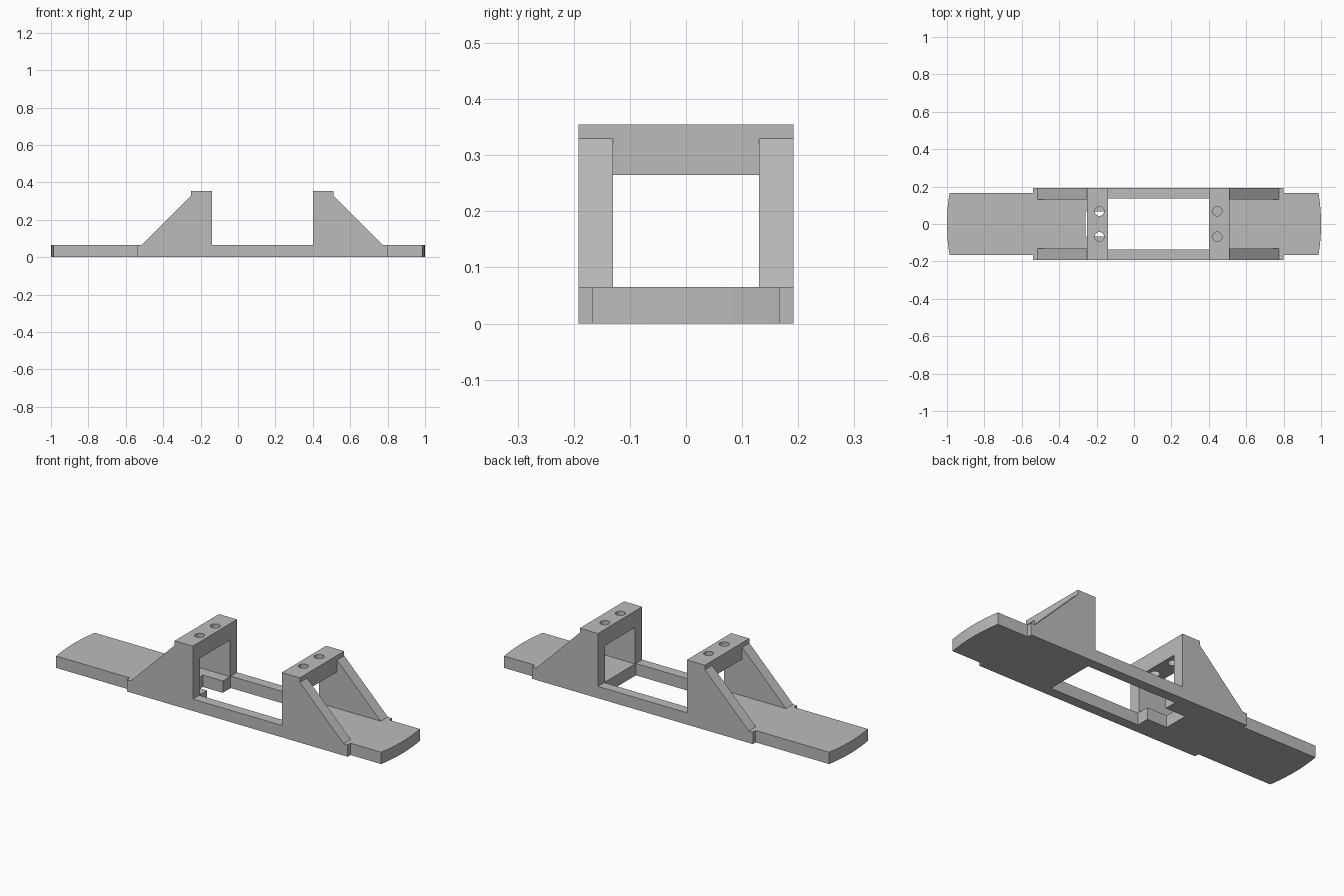
import bpy, bmesh, math
from mathutils import Vector

cube = bpy.data.objects.get("Cube")
if cube:
    bpy.data.objects.remove(cube, do_unlink=True)

grey = bpy.data.materials.new("plain grey")
grey.use_nodes = True
colour = (0.5, 0.5, 0.5, 1)
grey.diffuse_color = colour
grey.node_tree.nodes["Principled BSDF"].inputs["Base Color"].default_value = colour


def prism(name, outline, low, high, axis="z"):
    """Extrude a closed 2D outline along z (xy outline) or y (xz outline)."""
    def place(u, v, w):
        return (u, v, w) if axis == "z" else (u, w, v)
    bm = bmesh.new()
    face = bm.faces.new([bm.verts.new(place(u, v, low)) for u, v in outline])
    grown = bmesh.ops.extrude_face_region(bm, geom=[face])
    moved = [g for g in grown["geom"] if isinstance(g, bmesh.types.BMVert)]
    bmesh.ops.translate(bm, verts=moved, vec=Vector(place(0, 0, high - low)))
    bmesh.ops.recalc_face_normals(bm, faces=bm.faces)
    mesh = bpy.data.meshes.new(name)
    bm.to_mesh(mesh)
    bm.free()
    mesh.materials.append(grey)
    obj = bpy.data.objects.new(name, mesh)
    bpy.context.collection.objects.link(obj)
    return obj


def cut(target, cutter):
    cutter.hide_render = True
    cutter.hide_set(True)
    cutter.display_type = "WIRE"
    mod = target.modifiers.new(cutter.name, "BOOLEAN")
    mod.operation = "DIFFERENCE"
    mod.solver = "EXACT"
    mod.object = cutter


def circle(x, y, radius, steps=32):
    return [(x + radius * math.cos(math.tau * i / steps),
             y + radius * math.sin(math.tau * i / steps)) for i in range(steps)]


PLATE, TOP, UNDER = 0.065, 0.355, 0.265
NARROW, WIDE, INNER = 0.167, 0.192, 0.13

# Base plate: narrow tongues with arced ends and a wider middle
swing = math.asin(NARROW)
arc = [swing * (i / 8 - 1) for i in range(17)]
outline = [(math.cos(a), math.sin(a)) for a in arc]
outline += [(0.80, NARROW), (0.80, WIDE), (-0.54, WIDE), (-0.54, NARROW)]
outline += [(-math.cos(a), -math.sin(a)) for a in arc]
outline += [(-0.54, -NARROW), (-0.54, -WIDE), (0.80, -WIDE), (0.80, -NARROW)]
base = prism("base_plate", outline, 0, PLATE)

# Central opening with a cable notch at one end
side, slot = 0.137, 0.068
opening = [(0.40, -side), (0.40, side), (-0.14, side), (-0.14, slot),
           (-0.26, slot), (-0.26, -slot), (-0.14, -slot), (-0.14, -side)]
cut(base, prism("opening_cutter", opening, -0.1, 0.2))

# Two gusseted bridge brackets facing away from the opening
for label, start, out in (("right", -0.14, -1), ("left", 0.40, 1)):
    def at(points):
        return [(start + out * u, v) for u, v in points]

    profile = at([(0, PLATE), (0, TOP), (0.11, TOP), (0.11, 0.33), (0.375, PLATE)])
    bracket = prism(label + "_bracket", profile, -WIDE, WIDE, "y")
    # Clear the space below and outside the bridge, leaving the side gussets
    cavity = at([(-0.1, 0), (-0.1, UNDER), (0.11, UNDER),
                 (0.11, 0.5), (0.5, 0.5), (0.5, 0)])
    cut(bracket, prism(label + "_cavity_cutter", cavity, -INNER, INNER, "y"))
    # Screw holes through the bridge
    for y in (-0.068, 0.068):
        hole = circle(start + out * 0.045, y, 0.025)
        cut(bracket, prism(label + "_hole_cutter", hole, 0.2, 0.5))
